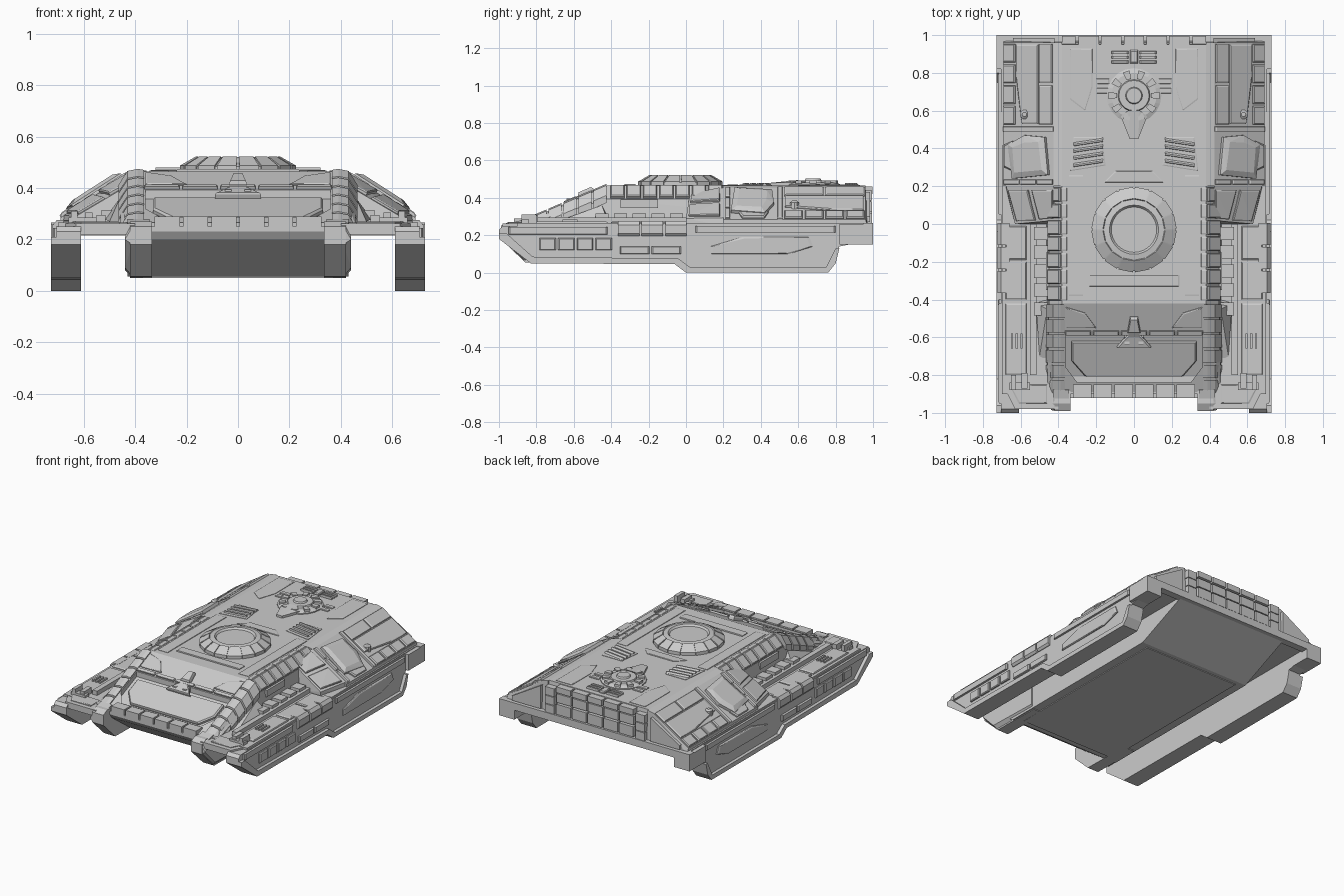
import bpy, bmesh
from math import sin, cos, pi
from mathutils import Vector as V

if "Cube" in bpy.data.objects:
    bpy.data.objects.remove(bpy.data.objects["Cube"])


def finish(name, bm, mirror=False):
    bmesh.ops.recalc_face_normals(bm, faces=bm.faces[:])
    me = bpy.data.meshes.new(name)
    bm.to_mesh(me)
    bm.free()
    ob = bpy.data.objects.new(name, me)
    bpy.context.collection.objects.link(ob)
    if mirror:
        ob.modifiers.new("Mirror", "MIRROR").use_clip = False
    return ob


def solids(name, groups, mirror=False):
    """One object made of several convex solids, each given by its corner points."""
    bm = bmesh.new()
    for pts in groups:
        vs = [bm.verts.new(p) for p in pts]
        r = bmesh.ops.convex_hull(bm, input=vs)
        junk = {g for k in ("geom_interior", "geom_unused") for g in r[k] if isinstance(g, bmesh.types.BMVert)}
        bmesh.ops.delete(bm, geom=list(junk), context="VERTS")
    bmesh.ops.dissolve_limit(bm, angle_limit=0.01, verts=bm.verts[:], edges=bm.edges[:])
    return finish(name, bm, mirror)


def box(x0, x1, y0, y1, z0, z1):
    return [(x, y, z) for x in (x0, x1) for y in (y0, y1) for z in (z0, z1)]


def prism(name, prof, x0, x1, mirror=False):
    """Extrude a (y, z) outline along x."""
    bm = bmesh.new()
    f = bm.faces.new([bm.verts.new((x0, y, z)) for y, z in prof])
    r = bmesh.ops.extrude_face_region(bm, geom=[f])
    bmesh.ops.translate(bm, vec=(x1 - x0, 0, 0), verts=[g for g in r["geom"] if isinstance(g, bmesh.types.BMVert)])
    return finish(name, bm, mirror)


def slab(corners, h=0.012, inset=0.008):
    """Bevelled plate standing on a flat polygon, raised outwards."""
    c = [V(p) for p in corners]
    m = sum(c, V()) / len(c)
    n = (c[1] - c[0]).cross(c[2] - c[0]).normalized()
    if n.dot(m - V((0, m.y + .1 if m.y < 0 else m.y - .1, 0.1))) < 0:
        n = -n
    return [p - n * 0.008 for p in c] + [p + n * h * .6 for p in c] + \
           [p + (m - p).normalized() * inset + n * h for p in c]


def lathe(name, cx, cy, prof, seg):
    bm = bmesh.new()
    rings = [[bm.verts.new((cx + r * cos(2 * pi * i / seg), cy + r * sin(2 * pi * i / seg), z))
              for i in range(seg)] for r, z in prof]
    for a, b in zip(rings, rings[1:]):
        for i in range(seg):
            j = (i + 1) % seg
            bm.faces.new((a[i], a[j], b[j], b[i]))
    bm.faces.new(rings[0])
    bm.faces.new(rings[-1])
    return finish(name, bm)


def top(pts, z=0.465, h=0.008):
    return slab([(x, y, z) for x, y in pts], h)


def rect(x0, x1, y0, y1):
    return [(x0, y0), (x1, y0), (x1, y1), (x0, y1)]


def flank(y, t):                      # point on the sloping rear flank
    return (.425 + .265 * t, y, .455 - .17 * t)


def nose(x, y):                       # point on the sloping front plate
    return (x, y, .465 + (y + .42) * .427)


def spans(a, b, n, gap=.012):
    s = (b - a) / n
    return [(a + i * s + gap / 2, a + (i + 1) * s - gap / 2) for i in range(n)]


# Side skirts with lower lip
skirt = [(-1, .19), (-.83, .065), (-.05, .06), (.01, .02), (.76, .02), (.79, .07), (.82, .14),
         (.87, .15), (1, .15), (1, .26), (-.98, .25), (-1, .23)]
prism("side_skirt", skirt, .61, .705, True)
lip = [(-1, .21), (-1, .18), (-.83, .05), (-.06, .045), (0, 0), (.76, 0), (.8, .05), (.82, .13), (.8, .13),
       (.75, .03), (.02, .03), (-.04, .075), (-.82, .085), (-.96, .21)]
prism("skirt_lip", lip, .61, .727, True)
solids("skirt_rear_plate", [box(.61, .727, .82, 1, .15, .26)], True)

# Belly, front prongs, deck plate
prism("belly", [(-.92, .23), (-.9, .2), (-.7, .055), (.6, .055), (.97, .215), (.97, .25), (-.92, .25)], -.43, .43)
solids("belly_panel", [box(-.37, .37, -.66, .57, .05, .06)])
prong = [(-.99, .18), (-.86, .055), (-.5, .05), (-.5, .25), (-.95, .27), (-.99, .25)]
prism("front_prong", prong, .335, .42, True)
solids("prong_chamfer", [[(.41, y, z) for y, z in prong] + [(.44, y, z) for y, z in
                         ((-.985, .2), (-.88, .09), (-.5, .08), (-.5, .25), (-.95, .26))]], True)
solids("deck_plate", [box(-.7, .7, -.9, .98, .225, .265), box(-.727, .727, .95, 1, .215, .265)])
solids("front_fender", [[(x, y, z) for x, y in ((.4, -.98), (.63, -.98), (.7, -.84), (.7, 0), (.4, 0))
                         for z in (.22, .262)]], True)

# Main upper hull with front trough cut in
hull = solids("upper_hull", [[(sx * x, y, z) for sx in (1, -1) for x, y, z in
              ((.38, -.42, .465), (.38, .95, .465), (.45, -.42, .395), (.45, .96, .395),
               (.45, -.86, .26), (.38, -.9, .26), (.47, .97, .25), (.46, -.88, .25))]])
cut = solids("trough_cutter", [[(s * x, y, z + d) for s in (1, -1) for d in (-.035, .15)
             for x, y, z in (nose(.36, -.59), nose(.36, -.76), nose(.3, -.84))]])
cut.hide_render = True
cut.hide_viewport = True
b = hull.modifiers.new("Trough", "BOOLEAN")
b.object, b.operation, b.solver = cut, "DIFFERENCE", "EXACT"

# Front plate details
low = lambda x, y: (x, y, nose(x, y)[2] - .035)
solids("front_panel", [slab([low(-.33, -.62), low(.33, -.62), low(.33, -.72), low(.26, -.8), low(-.26, -.8),
                             low(-.33, -.72)], .022)])
solids("front_rim", [slab([nose(a, -.585), nose(c, -.585), nose(c, -.565), nose(a, -.565)], .012, .004)
                     for a, c in spans(-.37, .37, 5)])
solids("front_blocks", [box(a, c, -.92, -.85, .24, .29) for a, c in spans(-.33, .33, 6)])
solids("tow_hook", [slab([nose(-.035, -.57), nose(.035, -.57), nose(.02, -.49), nose(-.02, -.49)], .028),
                    slab([nose(-.09, -.65), nose(.09, -.65), nose(.03, -.58), nose(-.03, -.58)], .015),
                    box(-.05, -.025, -.64, -.59, .36, .395), box(.025, .05, -.64, -.59, .36, .395)])
solids("front_corner_plates", [slab([nose(.2, -.55), nose(.36, -.55), nose(.36, -.44), nose(.26, -.47)], .008)], True)

# Ribbed shoulder beams along the hull edges and down the front
ribs = []
for a, c in spans(-.41, .2, 7):
    ribs.append(slab([(.385, a, .463), (.385, c, .463), (.452, c, .4), (.452, a, .4)], .014))
    ribs.append(top(rect(.355, .388, a, c), .463, .006))
for a, c in spans(-.9, -.42, 6):
    p, q = nose(.37, a), nose(.37, c)
    ribs.append([(x, r[1], max(.235, r[2] + d)) for r in (p, q) for x, d in
                 ((.365, -.03), (.365, .008), (.39, .012), (.43, .004), (.465, -.05), (.465, -.09))])
solids("shoulder_ribs", ribs, True)
solids("arm_tip", [[(x, y, z) for x in (.345, .43) for y, z in ((-.98, .22), (-.98, .255), (-.88, .28), (-.86, .24))]], True)

# Recessed side bay: wall panels, conduit rail and struts
solids("bay_rails", [box(.515, .55, -.8, 0, .26, .295)] +
       [box(.455, .53, a, c, .26, .315) for a, c in spans(-.5, 0, 5, .03)] +
       [box(.44, .465, -.35, -.15, .345, .39)] +
       [[(.46, y, .26) for y in (-.72, -.4)] + [(.46, -.45, .36), (.52, -.42, .28), (.5, -.7, .27)]], True)
solids("fender_plates", [top(rect(.57, .68, a, c), .262, .012) for a, c in ((-.8, -.42), (-.4, -.2), (-.19, -.01))] +
       [top([(.46, -.95), (.61, -.95), (.66, -.85), (.46, -.85)], .262, .008)], True)
solids("fender_slots", [box(x, x + .012, -.66, -.58, .26, .285) for x in (.59, .615, .64)], True)
solids("fender_clamps", [box(.55, .66, -.88, -.84, .26, .285), box(.565, .595, -.87, -.79, .26, .305),
                         box(.625, .65, -.88, -.8, .26, .31)], True)

# Rear flank housing
solids("flank_housing", [[flank(.2, 0), flank(.96, 0), flank(.2, 1), flank(.96, 1), (.69, .2, .25), (.69, .97, .25),
                          (.38, .2, .465), (.38, .96, .465), (.38, .2, .25), (.38, .97, .25)],
                         [flank(.2, 0), (.41, .02, .42), flank(.2, .95), (.63, .0, .29), (.63, 0, .25), (.68, .2, .25),
                          (.4, 0, .25)]], True)
pl = []
for t0, t1, n in ((.02, .28, 2), (.76, .99, 4)):
    pl += [slab([flank(a, t0), flank(c, t0), flank(c, t1), flank(a, t1)], .012) for a, c in spans(.52, .96, n)]
pl.append(slab([flank(.53, .3), flank(.95, .3), flank(.95, .74), flank(.78, .74), flank(.53, .62)], .012))
pl += [slab([flank(.21, t0), flank(.235, t0), flank(.235, t1), flank(.21, t1)], .012) for t0, t1 in spans(0, 1, 3, .03)]
pl += [slab([flank(.49, 0), flank(.515, 0), flank(.515, 1), flank(.49, 1)], .012)]
solids("flank_plates", pl, True)
solids("flank_nose_plates", [slab([(.425, .03, .415), (.5, .025, .375), (.54, .18, .385), (.43, .18, .449)], .01),
                             slab([(.52, .02, .36), (.62, .015, .3), (.665, .18, .303), (.56, .18, .37)], .01)], True)
# Side hatch
solids("side_hatch", [slab([flank(.26, .08), flank(.24, .8), flank(.42, .88), flank(.47, .55), flank(.46, .15)], .032, .04),
                      slab([flank(.28, .8), flank(.44, .8), flank(.42, .97), flank(.3, .97)], .015)], True)
lathe("flank_bolt_right", .58, .58, [(.025, .34), (.025, .376), (.012, .385)], 10)
lathe("flank_bolt_left", -.58, .58, [(.025, .34), (.025, .376), (.012, .385)], 10)

# Skirt outer armour
wall = lambda a, c, z0, z1: slab([(.705, a, z0), (.705, c, z0), (.705, c, z1), (.705, a, z1)], .014)
solids("skirt_blocks", [wall(a, c, .12, .185) for a, c in spans(-.79, -.39, 4)] +
       [wall(a, c, .1, .14) for a, c in spans(-.36, -.02, 2)] +
       [wall(-.95, -.42, .205, .245)], True)
solids("side_pods", [[(x, y, z) for y in (a, c) for x, z in ((.66, .2), (.71, .195), (.722, .21), (.722, .255),
                      (.705, .275), (.66, .275))] for a, c in spans(-.37, .01, 3)], True)
solids("skirt_panel", [slab([(.705, y, z) for y, z in ((.13, .1), (.55, .1), (.68, .14), (.66, .19), (.3, .19), (.24, .14),
                       (.13, .14))], .012, .015), wall(.05, .8, .215, .25)], True)

# Top turret ring
lathe("turret_base", 0, -.03, [(.22, .45), (.22, .483), (.165, .515), (.13, .52), (.12, .508), (.001, .508)], 32)
seg = []
for i in range(16):
    a0, a1 = 2 * pi * (i + .06) / 16, 2 * pi * (i + .94) / 16
    seg.append([(r * cos(a), r * sin(a) - .03, z) for a in (a0, a1)
                for r, z in ((.226, .46), (.226, .487), (.165, .522), (.15, .5))])
solids("turret_segments", seg)

# Rear round hatch with forward spout
lathe("rear_hatch", 0, .68, [(.145, .45), (.145, .472), (.12, .482), (.085, .482), (.08, .492), (.045, .492),
                             (.04, .502), (.001, .502)], 20)
solids("hatch_spout", [[(s * x, y, z) for s in (1, -1) for x, y, z in ((.07, .57, .46), (.07, .57, .482), (.022, .45, .46),
                        (.022, .45, .48), (.03, .6, .495))]] +
       [[(r * cos(a + d), .68 + r * sin(a + d), z) for d in (-.14, .14) for r in (.09, .135) for z in (.47, .492)]
        for a in [pi * k / 5 for k in range(10)]])

# Roof panels and louvred vents
solids("roof_panels", [top(rect(-.24, .24, -.33, -.27)), top([(-.1, .28), (.1, .28), (.16, .22), (-.16, .22)], h=.005)])
solids("roof_side_panels", [top([(.26, .6), (.34, .66), (.34, .93), (.22, .93), (.22, .72)], h=.005),
                            top(rect(.27, .345, -.38, .26), h=.004), top(rect(.13, .2, .69, .72)),
                            top(rect(.13, .2, .74, .77))], True)
solids("vents", [top([(.15, .31), (.34, .28), (.32, .46), (.17, .46)], h=.005)] +
       [[(x, y + d + (.32 - x) * .15, z) for x in (.165, .32) for d, z in ((0, .46), (.03, .46), (.004, .48), (.012, .48))]
        for y in (.3, .338, .376, .41)], True)
solids("rear_grille", [top(rect(x, x + .09, y, y + .015), h=.014) for x in (-.12, .03) for y in (.85, .875, .9)] +
       [top(rect(-.02, .02, .85, .92), h=.014)])

# Rear face: armour blocks and corner pillars
solids("rear_blocks", [box(a, c, .94, 1 - d, z0, z1) for z0, z1, d in ((.27, .34, .005), (.35, .41, .01), (.42, .46, .004))
                       for a, c in spans(-.3, .3, 5)])
solids("rear_pillars", [box(.31, .38, .93, .995, z, z + .055) for z in (.265, .325, .385)] +
       [[(x, y, z) for y in (.94, .985) for x, z in ((.42, .27), (.42, .43), (.64, .27), (.64, .3))]], True)
